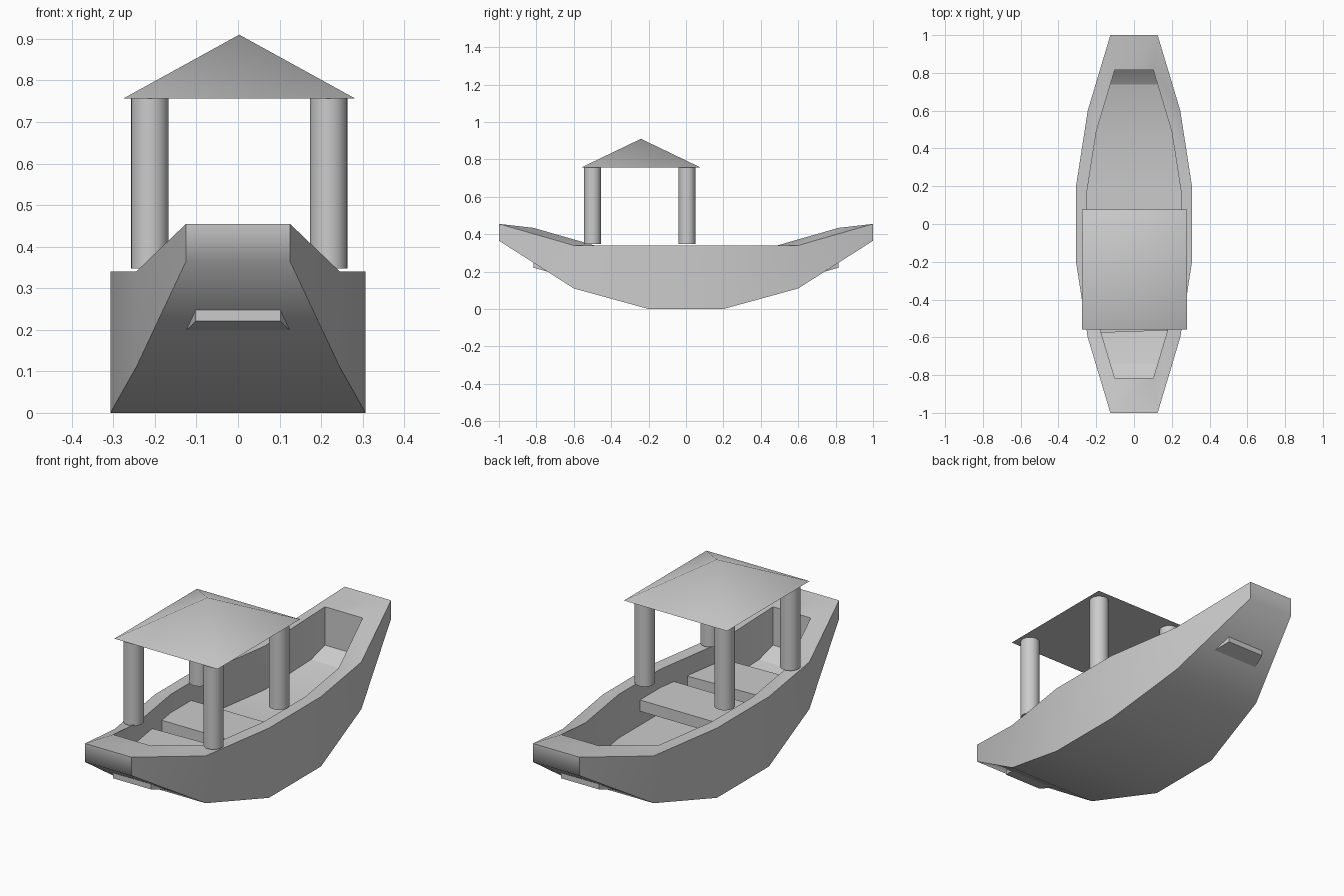
import bpy, bmesh, math
from mathutils import Matrix

cube = bpy.data.objects.get("Cube")
if cube:
    bpy.data.objects.remove(cube, do_unlink=True)

grey = bpy.data.materials.new("plain_grey")
grey.use_nodes = True
colour = (0.6, 0.6, 0.6, 1)
grey.diffuse_color = colour
grey.node_tree.nodes["Principled BSDF"].inputs["Base Color"].default_value = colour


def finish(name, bm, smooth_angle=None):
    """Turn a bmesh into a named grey object."""
    bmesh.ops.recalc_face_normals(bm, faces=bm.faces)
    mesh = bpy.data.meshes.new(name)
    bm.to_mesh(mesh)
    bm.free()
    mesh.materials.append(grey)
    obj = bpy.data.objects.new(name, mesh)
    bpy.context.collection.objects.link(obj)
    if smooth_angle:
        bpy.ops.object.select_all(action='DESELECT')
        obj.select_set(True)
        bpy.context.view_layer.objects.active = obj
        bpy.ops.object.shade_smooth_by_angle(angle=math.radians(smooth_angle))
    return obj


# Hull: half stations (y, half width, keel height, gunwale height), mirrored fore and aft
GUNWALE, INSET, DEPTH = 0.34, 0.815, 0.213
half = [(0.2, 0.307, 0.0, GUNWALE), (0.6, 0.245, 0.11, GUNWALE), (1.0, 0.125, 0.365, 0.455)]
stations = [(-y, w, k, g) for y, w, k, g in reversed(half)] + half

bm = bmesh.new()


def ring(scale, height):
    """Closed loop around the boat: up the +x side, back down the -x side."""
    right = [bm.verts.new((w * scale, y * scale, height(k, g))) for y, w, k, g in stations]
    left = [bm.verts.new((-w * scale, y * scale, height(k, g))) for y, w, k, g in stations]
    return right + left[::-1]


def rim_height(k, g):
    return GUNWALE + (g - GUNWALE) * INSET


rings = [
    ring(1, lambda k, g: k),                                # keel
    ring(1, lambda k, g: g),                                # outer gunwale
    ring(INSET, rim_height),                                # inner gunwale
    ring(INSET, lambda k, g: rim_height(k, g) - DEPTH),     # inner floor
]
count = len(rings[0])
for lower, upper in zip(rings, rings[1:]):
    for i in range(count):
        j = (i + 1) % count
        bm.faces.new((lower[i], lower[j], upper[j], upper[i]))
for loop in (rings[0], rings[-1]):
    for i in range(len(stations) - 1):
        bm.faces.new((loop[i], loop[i + 1], loop[count - 2 - i], loop[count - 1 - i]))
finish("hull", bm, 60)


# Bench seats spanning the inside of the hull
def bench(name, y, length, width, turn):
    bm = bmesh.new()
    bmesh.ops.create_cube(bm, size=1, matrix=Matrix.Translation((0, y, 0.223))
                          @ Matrix.Rotation(math.radians(turn), 4, 'Z')
                          @ Matrix.Diagonal((width, length, 0.055, 1)))
    finish(name, bm)


bench("middle_bench", -0.125, 0.245, 0.5, 0)
bench("front_bench", -0.452, 0.235, 0.45, 2)

# Canopy posts
ROOF_BASE, POST_BASE = 0.757, 0.347
for end, y in (("front", -0.5), ("back", 0.005)):
    for side, x in (("left", 0.218), ("right", -0.212)):
        bm = bmesh.new()
        bmesh.ops.create_cone(bm, cap_ends=True, segments=32, radius1=0.045, radius2=0.045,
                              depth=ROOF_BASE - POST_BASE,
                              matrix=Matrix.Translation((x, y, (ROOF_BASE + POST_BASE) / 2)))
        finish(f"{end}_{side}_post", bm, 30)

# Canopy roof: a low four-sided pyramid
bm = bmesh.new()
cx, cy, hx, hy = 0.003, -0.241, 0.278, 0.318
base = [bm.verts.new((cx + sx * hx, cy + sy * hy, ROOF_BASE))
        for sx, sy in ((-1, -1), (1, -1), (1, 1), (-1, 1))]
apex = bm.verts.new((cx, cy, 0.91))
bm.faces.new(base)
for i in range(4):
    bm.faces.new((base[i], base[(i + 1) % 4], apex))
finish("canopy_roof", bm, 60)
